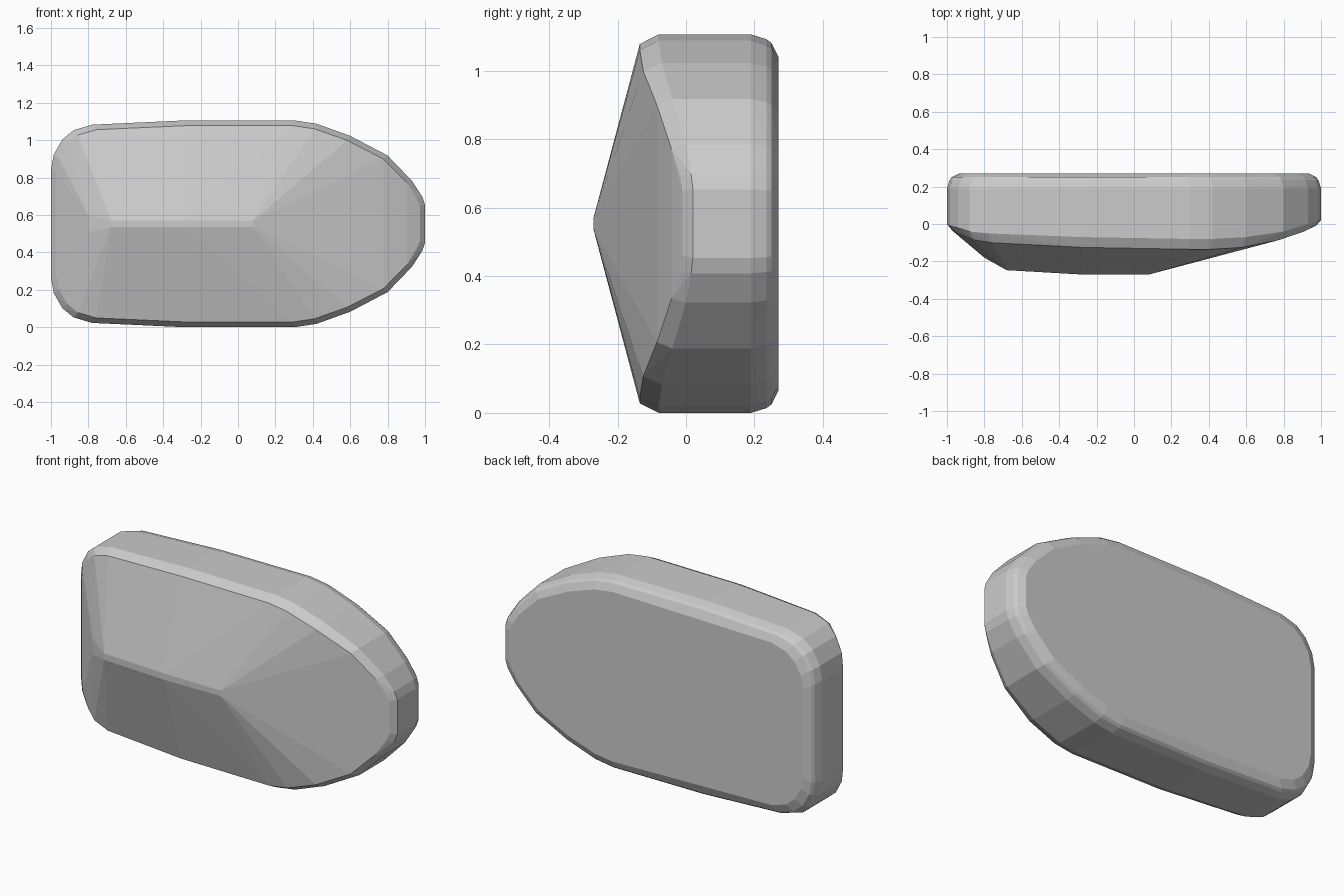
import bpy, bmesh

if "Cube" in bpy.data.objects:
    bpy.data.objects.remove(bpy.data.objects["Cube"])

MID = 0.553  # height of the horizontal symmetry plane

# Half outline: x, half height, y where the side wall ends, y of the front rim
outline = [
    (-1.00, 0.29, 0.00, -0.035), (-0.985, 0.37, -0.01, -0.045),
    (-0.94, 0.45, -0.02, -0.06), (-0.88, 0.50, -0.04, -0.085),
    (-0.78, 0.53, -0.05, -0.10), (-0.28, 0.553, -0.07, -0.125),
    (0.30, 0.553, -0.08, -0.135), (0.42, 0.535, -0.08, -0.135),
    (0.60, 0.47, -0.07, -0.125), (0.80, 0.365, -0.04, -0.085),
    (0.93, 0.23, 0.00, -0.042), (0.985, 0.145, 0.015, -0.015),
    (1.00, 0.10, 0.02, -0.01),
]

bm = bmesh.new()


def add_pair(x, y, h):
    """Add a point and its mirror above/below the middle plane."""
    for s in (1, -1):
        bm.verts.new((x, y, MID + s * h))


def add_inset(x, y, h, d):
    add_pair(x * (1 - d), y, h * (1 - d / MID))


# Rounded back edge, straight side wall and chamfered front rim
for x, h, wall, rim in outline:
    add_inset(x, 0.27, h, 0.065)
    add_inset(x, 0.25, h, 0.025)
    add_inset(x, 0.235, h, 0.014)
    add_inset(x, 0.19, h, 0.0)
    add_pair(x, wall, h)
    add_inset(x, rim, h, 0.028)

# Raised ridge on the front
for x, y, h in [(-0.90, -0.07, 0.06), (-0.80, -0.18, 0.045), (-0.68, -0.247, 0.018),
                (-0.28, -0.27, 0.018), (0.08, -0.27, 0.016)]:
    add_pair(x, y, h)

# Wrap into a convex faceted stone
res = bmesh.ops.convex_hull(bm, input=bm.verts[:])
unused = {g for g in res["geom_interior"] + res["geom_unused"]
          if isinstance(g, bmesh.types.BMVert)}
bmesh.ops.delete(bm, geom=list(unused), context='VERTS')
bmesh.ops.dissolve_limit(bm, angle_limit=0.02, verts=bm.verts[:], edges=bm.edges[:])
bmesh.ops.recalc_face_normals(bm, faces=bm.faces[:])

mesh = bpy.data.meshes.new("faceted_stone")
bm.to_mesh(mesh)
bm.free()
stone = bpy.data.objects.new("faceted_stone", mesh)
bpy.context.collection.objects.link(stone)
